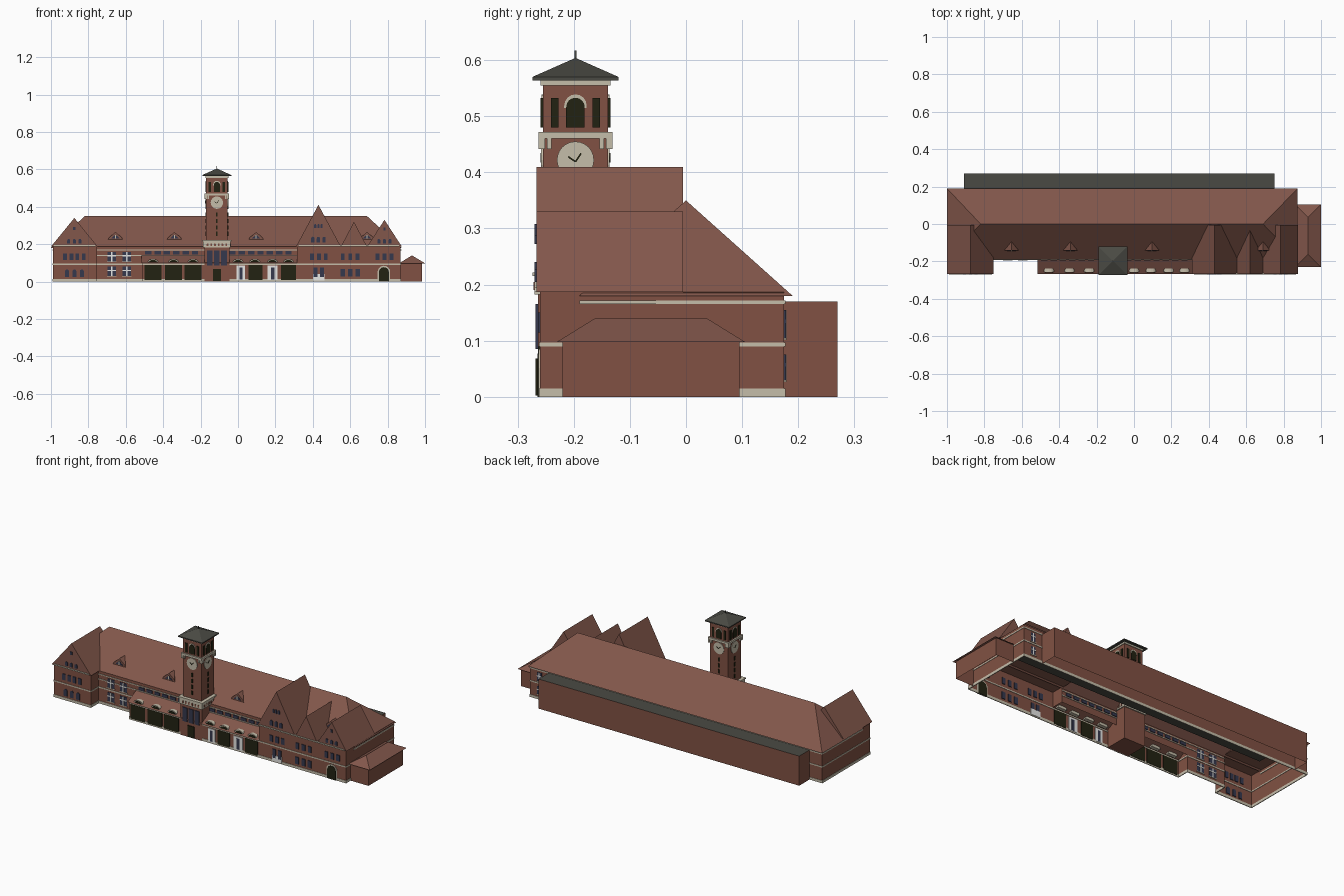
import bpy, bmesh, math
from mathutils import Matrix, Vector

if "Cube" in bpy.data.objects:
    bpy.data.objects.remove(bpy.data.objects["Cube"])

def material(name, r, g, b):
    m = bpy.data.materials.new(name)
    m.use_nodes = True
    m.diffuse_color = (r, g, b, 1)
    m.node_tree.nodes["Principled BSDF"].inputs["Base Color"].default_value = (r, g, b, 1)
    return m

BRICK = material("brick", 0.22, 0.083, 0.056)
TILE = material("roof tile", 0.225, 0.095, 0.07)
CREAM = material("cream stone", 0.56, 0.51, 0.40)
GREY = material("grey roofing", 0.068, 0.068, 0.057)
DARK = material("dark opening", 0.016, 0.016, 0.006)
GLASS = material("blue glass", 0.035, 0.04, 0.075)
WHITE = material("white paint", 0.88, 0.88, 0.86)

def build(name, verts, faces, mat):
    me = bpy.data.meshes.new(name)
    me.from_pydata(verts, [], faces)
    bm = bmesh.new()
    bm.from_mesh(me)
    bmesh.ops.recalc_face_normals(bm, faces=bm.faces)
    bm.to_mesh(me)
    bm.free()
    me.materials.append(mat)
    ob = bpy.data.objects.new(name, me)
    bpy.context.collection.objects.link(ob)
    return ob

def walls(name, path, z0, z1, mat, closed=True, thick=0):
    # Upright strip along a plan path
    n = len(path)
    verts = [(x, y, z) for z in (z0, z1) for x, y in path]
    faces = [(i, (i + 1) % n, n + (i + 1) % n, n + i) for i in range(n if closed else n - 1)]
    ob = build(name, verts, faces, mat)
    if thick:
        mod = ob.modifiers.new("thickness", 'SOLIDIFY')
        mod.thickness, mod.offset = thick, 0
    return ob

def rect(x0, x1, y0, y1):
    return [(x0, y0), (x1, y0), (x1, y1), (x0, y1)]

def slab(name, x0, x1, y0, y1, z0, z1, mat):
    ob = walls(name, rect(x0, x1, y0, y1), z0, z1, mat)
    bm = bmesh.new()
    bm.from_mesh(ob.data)
    bmesh.ops.holes_fill(bm, edges=bm.edges)
    bmesh.ops.recalc_face_normals(bm, faces=bm.faces)
    bm.to_mesh(ob.data)
    bm.free()
    return ob

def extrude(name, outline, y0, y1, mat, turn=0, about=(0, 0)):
    # Outline in x and z, pushed along y, then turned about an upright axis
    n = len(outline)
    c = Vector((about[0], about[1], 0))
    m = Matrix.Translation(c) @ Matrix.Rotation(turn, 4, 'Z') @ Matrix.Translation(-c)
    verts = [m @ Vector((x, y, z)) for y in (y0, y1) for x, z in outline]
    faces = [(i, (i + 1) % n, n + (i + 1) % n, n + i) for i in range(n)]
    return build(name, verts, faces + [tuple(range(n)), tuple(range(n, 2 * n))], mat)

def arch(x, w, z0, z1, rise=None, steps=8):
    # Rectangle with a rounded head; z1 is the crown
    r = w / 2
    rise = r if rise is None else rise
    head = [(x + r * math.cos(math.pi * i / steps), z1 - rise + rise * math.sin(math.pi * i / steps))
            for i in range(steps + 1)]
    return [(x - r, z0), (x + r, z0)] + head

def box2(x, w, z0, z1):
    return [(x - w / 2, z0), (x + w / 2, z0), (x + w / 2, z1), (x - w / 2, z1)]

def plate(name, outline, y, mat, thick=0.008, **kw):
    return extrude(name, outline, y - thick / 2, y + thick / 2, mat, **kw)

def row(name, xs, w, z0, z1, y, mat=GLASS, round_top=False):
    for x in xs:
        plate(name, arch(x, w, z0, z1) if round_top else box2(x, w, z0, z1), y, mat)

def cross_window(name, x, w, z0, z1, y):
    plate(name + "_glass", box2(x, w, z0, z1), y, GLASS, 0.006)
    plate(name + "_mullion", box2(x, 0.006, z0, z1), y, WHITE, 0.009)
    zm = z0 + (z1 - z0) * 0.6
    plate(name + "_transom", box2(x, w, zm - 0.003, zm + 0.003), y, WHITE, 0.009)
    plate(name + "_sill", box2(x, w + 0.006, z0 - 0.004, z0), y, CREAM, 0.009)

def hip(name, x0, x1, y0, y1, z0, ridge_a, ridge_b, mat):
    verts = [(x, y, z0) for x, y in rect(x0, x1, y0, y1)] + [ridge_a, ridge_b]
    if abs(ridge_a[0] - ridge_b[0]) > 0:
        faces = [(0, 1, 5, 4), (1, 2, 5), (2, 3, 4, 5), (3, 0, 4)]
    else:
        faces = [(0, 1, 4), (1, 2, 5, 4), (2, 3, 5), (3, 0, 4, 5)]
    return build(name, verts, faces, mat)

# Outer walls, with the upper storey set back over the arcade
F, R, B = -0.26, -0.19, 0.175
L, E = -0.99, 0.87
lower = [(L, F), (-0.755, F), (-0.755, R), (-0.51, R), (-0.51, F), (E, F), (E, B), (L, B)]
upper = [(L, F), (-0.755, F), (-0.755, R), (0.315, R), (0.315, F), (E, F), (E, B), (L, B)]
walls("lower_walls", lower, 0, 0.1, BRICK)
walls("upper_walls", upper, 0.1, 0.187, BRICK)
walls("base_band", lower, 0, 0.015, CREAM, thick=0.006)
walls("middle_band", lower, 0.09, 0.097, CREAM, thick=0.006)
walls("back_eaves_band", [(E, R), (E, B), (L, B), (L, R)], 0.165, 0.172, CREAM, False, 0.006)
for z in (0.138, 0.166):
    walls("recess_band", [(-0.755, R), (0.315, R)], z, z + 0.005, CREAM, False, 0.006)

# Main hipped roof
hip("main_roof", -1.0, 0.875, -0.19, 0.19, 0.18, (-0.82, 0, 0.35), (0.69, 0, 0.35), TILE)

# Cross gables: centre, half width, apex height
for name, x, h, z in (("left_gable", -0.875, 0.125, 0.34), ("large_gable", 0.43, 0.12, 0.41),
                      ("middle_gable", 0.62, 0.07, 0.32), ("right_gable", 0.783, 0.093, 0.33)):
    extrude(name, [(x - h, 0.187), (x + h, 0.187), (x, z)], -0.266, -0.005, TILE)
for x0, x1 in ((-0.99, -0.76), (0.32, 0.865)):
    plate("gable_band", [(x0, 0.188), (x1, 0.188), (x1 - 0.006, 0.195), (x0 + 0.006, 0.195)], -0.266, CREAM)

# Arcade lean-to roof, openings and hoods
build("arcade_roof", [(-0.515, -0.268, 0.099), (0.315, -0.268, 0.099), (0.315, R, 0.14), (-0.515, R, 0.14)],
      [(0, 1, 2, 3)], TILE)
build("arcade_end", [(-0.51, F, 0.099), (-0.51, R, 0.099), (-0.51, R, 0.14)], [(0, 1, 2)], BRICK)
for x, w in ((-0.455, 0.092), (-0.345, 0.092), (-0.24, 0.092), (0.093, 0.075), (0.27, 0.078)):
    plate("arcade_opening", box2(x, w, 0.008, 0.09), F, DARK)
for x, w in ((0.015, 0.045), (0.185, 0.055)):
    plate("white_doorway", box2(x, w, 0.008, 0.085), F, WHITE)
    plate("doorway_glass", box2(x, w * 0.35, 0.012, 0.075), F, GLASS, 0.0095)
for x in (-0.455, -0.345, -0.24, 0.0, 0.09, 0.185, 0.27):
    extrude("arch_hood", arch(x, 0.056, 0.1, 0.121, 0.017), -0.257, -0.238, CREAM)
    plate("arch_light", arch(x, 0.044, 0.1, 0.116, 0.013), -0.257, DARK, 0.004)

# Recessed front windows
for x in (-0.675, -0.595):
    cross_window("ground_window", x, 0.045, 0.03, 0.08, R)
    cross_window("upper_window", x, 0.045, 0.108, 0.158, R)
row("clerestory_window", [-0.48 + 0.05 * i for i in range(16) if not 5 < i < 9], 0.034, 0.146, 0.163, R)
for z0, z1 in ((0.03, 0.075), (0.105, 0.155)):
    cross_window("back_window", 0.81, 0.03, z0, z1, B)

# Left wing windows
row("left_ground_window", (-0.915, -0.875, -0.835), 0.022, 0.025, 0.065, F, round_top=True)
row("left_upper_window", (-0.925, -0.89, -0.86, -0.825), 0.02, 0.115, 0.15, F)
row("left_gable_window", (-0.905, -0.875, -0.845), 0.016, 0.205, 0.228, -0.266, round_top=True)
row("left_attic_window", (-0.875,), 0.014, 0.275, 0.292, -0.266)

# Right wing windows and door
plate("wing_doorway", box2(0.432, 0.062, 0.006, 0.04), F, WHITE)
row("wing_door_glass", (0.415, 0.449), 0.02, 0.025, 0.075, F - 0.001)
row("wing_ground_window", (0.56, 0.6, 0.64), 0.022, 0.028, 0.068, F)
row("wing_upper_window", (0.395, 0.432, 0.469, 0.56, 0.6, 0.64, 0.745, 0.783, 0.821), 0.021, 0.115, 0.15, F)
row("large_gable_window", (0.4, 0.43, 0.46), 0.018, 0.21, 0.24, -0.266, round_top=True)
row("large_attic_window", (0.413, 0.43, 0.447), 0.011, 0.287, 0.308, -0.266, round_top=True)
row("right_gable_window", (0.753, 0.783, 0.813), 0.016, 0.205, 0.228, -0.266, round_top=True)
row("right_attic_window", (0.783,), 0.012, 0.272, 0.288, -0.266)
plate("right_door_surround", arch(0.78, 0.068, 0, 0.085), F, CREAM, 0.005)
plate("right_door", arch(0.78, 0.054, 0, 0.077), F, DARK, 0.0095)

# Eyebrow dormers running back into the main roof
for x in (-0.655, -0.34, 0.097, 0.69):
    y, z = -0.143, 0.224
    prof = [(x - 0.04, z), (x - 0.034, z + 0.012), (x, z + 0.041), (x + 0.034, z + 0.012), (x + 0.04, z)]
    verts = [(px, y, pz) for px, pz in prof] + [(x, -0.094, z + 0.041)]
    build("dormer", verts, [(0, 1, 2, 3, 4)] + [(i, i + 1, 5) for i in range(4)], TILE)
    plate("dormer_light", [(x - 0.024, z + 0.006), (x + 0.024, z + 0.006), (x, z + 0.027)], y, GLASS, 0.004)
    plate("dormer_bar", box2(x, 0.005, z + 0.006, z + 0.026), y, CREAM, 0.007)

# Back annex with a flat roof reaching indoors
walls("annex_walls", [(0.75, B), (0.75, 0.27), (-0.91, 0.27), (-0.91, B)], 0, 0.17, BRICK, False)
build("annex_roof", [(x, y, 0.17) for x, y in rect(-0.91, 0.75, -0.1, 0.27)], [(0, 1, 2, 3)], GREY)

# Small side annex
walls("side_annex_walls", [(E, -0.22), (0.985, -0.22), (0.985, 0.095), (E, 0.095)], 0, 0.1, BRICK, False)
hip("side_annex_roof", 0.862, 1.0, -0.23, 0.105, 0.098, (0.93, -0.162, 0.14), (0.93, 0.037, 0.14), TILE)

# Clock tower
TX, TY = -0.113, -0.197

def tower_block(name, h, z0, z1, mat):
    return slab(name, TX - h, TX + h, TY - h, TY + h, z0, z1, mat)

tower_block("tower_base", 0.067, 0, 0.182, BRICK)
tower_block("tower_balcony", 0.073, 0.182, 0.215, CREAM)
tower_block("balcony_rail", 0.077, 0.215, 0.222, CREAM)
tower_block("tower_shaft", 0.058, 0.222, 0.557, BRICK)
tower_block("tower_band", 0.066, 0.46, 0.472, CREAM)
tower_block("tower_cornice", 0.062, 0.555, 0.565, CREAM)
tower_block("tower_eaves", 0.077, 0.564, 0.57, GREY)
hip("tower_roof", TX - 0.077, TX + 0.077, TY - 0.077, TY + 0.077, 0.57,
    (TX - 0.001, TY, 0.604), (TX + 0.001, TY, 0.604), GREY)
slab("finial", TX - 0.002, TX + 0.002, TY - 0.002, TY + 0.002, 0.6, 0.617, GREY)

clock = [(TX + 0.033 * math.cos(math.tau * i / 24), 0.422 + 0.033 * math.sin(math.tau * i / 24)) for i in range(24)]
for k in range(4):
    spin = dict(turn=k * math.pi / 2, about=(TX, TY))
    face = TY - 0.058
    plate("belfry_arch_trim", arch(TX, 0.04, 0.515, 0.539), face, CREAM, 0.005, **spin)
    plate("belfry_opening", arch(TX, 0.033, 0.48, 0.533), face, DARK, **spin)
    plate("clock_face", clock, face, CREAM, 0.006, **spin)
    for angle, length in ((0.5, 0.018), (-1.0, 0.024)):
        d = Vector((math.sin(angle + 0.1), math.cos(angle + 0.1))) * length
        if angle < 0:
            d = Vector((-0.013, 0.009))
        side = Vector((-d.y, d.x)).normalized() * 0.0015
        c = Vector((TX, 0.419))
        plate("clock_hand", [c - side, c + d - side, c + d + side, c + side], face, DARK, 0.009, **spin)
    for s in (-1, 1):
        plate("belfry_slot", box2(TX + s * 0.037, 0.013, 0.48, 0.533), face, DARK, **spin)
        for off in (0.047, 0.062):
            extrude("band_bracket", box2(TX + s * off, 0.008, 0.442, 0.461), face - 0.007, face + 0.004, CREAM, **spin)
    for i in range(4):
        plate("shaft_slit", box2(TX, 0.008, 0.245 + i * 0.034, 0.267 + i * 0.034), face, DARK, **spin)
    for i in range(6):
        plate("balcony_hole", arch(TX - 0.05 + i * 0.02, 0.009, 0.19, 0.205), TY - 0.073, BRICK, 0.004, **spin)
for x in (-0.038, 0, 0.038):
    plate("tower_window", box2(TX + x, 0.03, 0.085, 0.165), TY - 0.067, GLASS)
plate("tower_door", box2(TX, 0.042, 0.002, 0.068), TY - 0.067, DARK)
